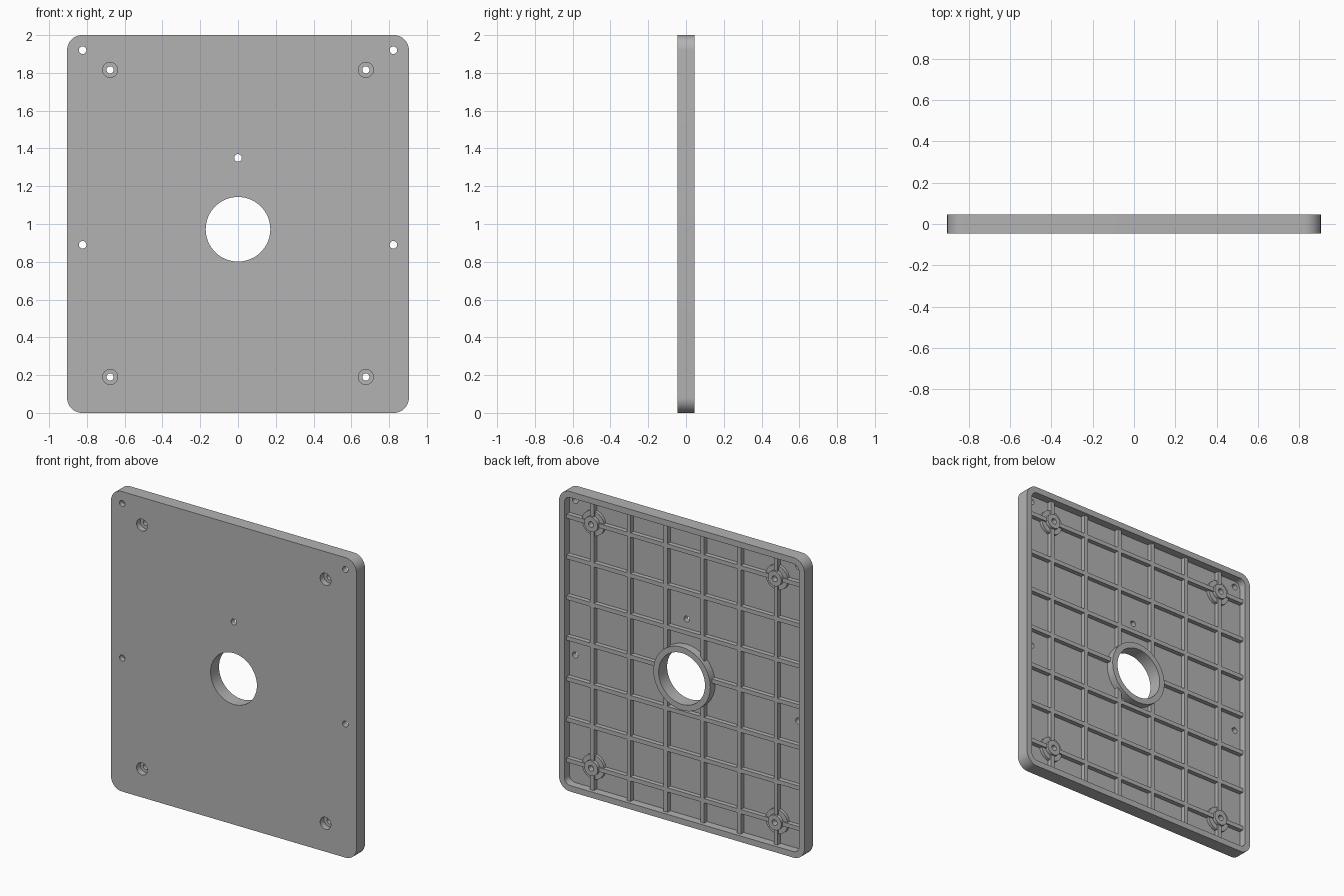
import bpy
import bmesh
from math import cos, sin, pi, radians

if "Cube" in bpy.data.objects:
    bpy.data.objects.remove(bpy.data.objects["Cube"], do_unlink=True)

W, H = 0.905, 1.0              # half width, half height
FRONT, FLOOR, RIB, BACK = -0.045, -0.008, 0.022, 0.045
PITCH = 0.271
BOSS_X, BOSS_Z = 0.677, (0.19, 1.816)

grey = bpy.data.materials.new("grey")
grey.use_nodes = True
grey.diffuse_color = (0.45, 0.45, 0.45, 1)
grey.node_tree.nodes["Principled BSDF"].inputs["Base Color"].default_value = (0.45, 0.45, 0.45, 1)


def prism(name, points, y0, y1):
    """Extrude an outline in the xz plane from y0 to y1."""
    bm = bmesh.new()
    face = bm.faces.new([bm.verts.new((x, y0, z)) for x, z in points])
    out = bmesh.ops.extrude_face_region(bm, geom=[face])["geom"]
    bmesh.ops.translate(bm, vec=(0, y1 - y0, 0),
                        verts=[v for v in out if isinstance(v, bmesh.types.BMVert)])
    bmesh.ops.recalc_face_normals(bm, faces=bm.faces)
    mesh = bpy.data.meshes.new(name)
    bm.to_mesh(mesh)
    bm.free()
    mesh.materials.append(grey)
    ob = bpy.data.objects.new(name, mesh)
    bpy.context.collection.objects.link(ob)
    return ob


def disc(name, x, z, r, y0, y1, n=32):
    return prism(name, [(x + r * cos(2 * pi * i / n), z + r * sin(2 * pi * i / n))
                        for i in range(n)], y0, y1)


def rounded(name, w, h, r, y0, y1, n=8):
    pts = []
    for k, (sx, sz) in enumerate([(1, 1), (-1, 1), (-1, -1), (1, -1)]):
        for i in range(n + 1):
            a = (k + i / n) * pi / 2
            pts.append((sx * (w - r) + r * cos(a), H + sz * (h - r) + r * sin(a)))
    return prism(name, pts, y0, y1)


def box(name, x0, x1, z0, z1, y0, y1):
    return prism(name, [(x0, z0), (x1, z0), (x1, z1), (x0, z1)], y0, y1)


def combine(ob, other, operation):
    mod = ob.modifiers.new("combine", 'BOOLEAN')
    mod.object, mod.operation, mod.solver = other, operation, 'EXACT'
    bpy.context.view_layer.objects.active = ob
    bpy.ops.object.modifier_apply(modifier=mod.name)
    bpy.data.objects.remove(other, do_unlink=True)


# Panel with a raised rim around a pocket in the back
panel = rounded("panel", W, H, 0.08, FRONT, BACK, 12)
combine(panel, rounded("pocket", W - 0.04, H - 0.04, 0.042, FLOOR, 0.1), 'DIFFERENCE')

# Rib grid, ends buried in the rim
t = 0.014
for i in range(6):
    x = (i - 2.5) * PITCH
    combine(panel, box("upright_rib", x - t, x + t, 0.02, 1.98, FLOOR - 0.01, RIB), 'UNION')
for i in range(7):
    z = BOSS_Z[0] + i * PITCH
    combine(panel, box("cross_rib", 0.02 - W, W - 0.02, z - t, z + t, FLOOR - 0.01, RIB), 'UNION')

# Collar around the central opening
combine(panel, disc("collar", 0, 0.972, 0.21, FLOOR - 0.01, BACK - 0.001, 64), 'UNION')
combine(panel, disc("opening", 0, 0.972, 0.171, -0.1, 0.1, 64), 'DIFFERENCE')

# Screw bosses: wide base, narrow washer, counterbore from the front
for x in (-BOSS_X, BOSS_X):
    for z in BOSS_Z:
        combine(panel, disc("boss_base", x, z, 0.082, FLOOR - 0.01, 0.012), 'UNION')
        combine(panel, disc("boss_top", x, z, 0.05, FLOOR - 0.01, 0.034), 'UNION')
        combine(panel, disc("counterbore", x, z, 0.04, -0.1, -0.005), 'DIFFERENCE')
        combine(panel, disc("screw_hole", x, z, 0.019, -0.1, 0.1, 24), 'DIFFERENCE')

# Plain through holes
for x, z in [(-0.823, 1.92), (0.823, 1.92), (-0.823, 0.89), (0.823, 0.89), (0, 1.35)]:
    combine(panel, disc("pin_hole", x, z, 0.02, -0.1, 0.1, 24), 'DIFFERENCE')

bpy.ops.object.select_all(action='DESELECT')
panel.select_set(True)
bpy.context.view_layer.objects.active = panel
bpy.ops.object.shade_smooth_by_angle(angle=radians(30))
